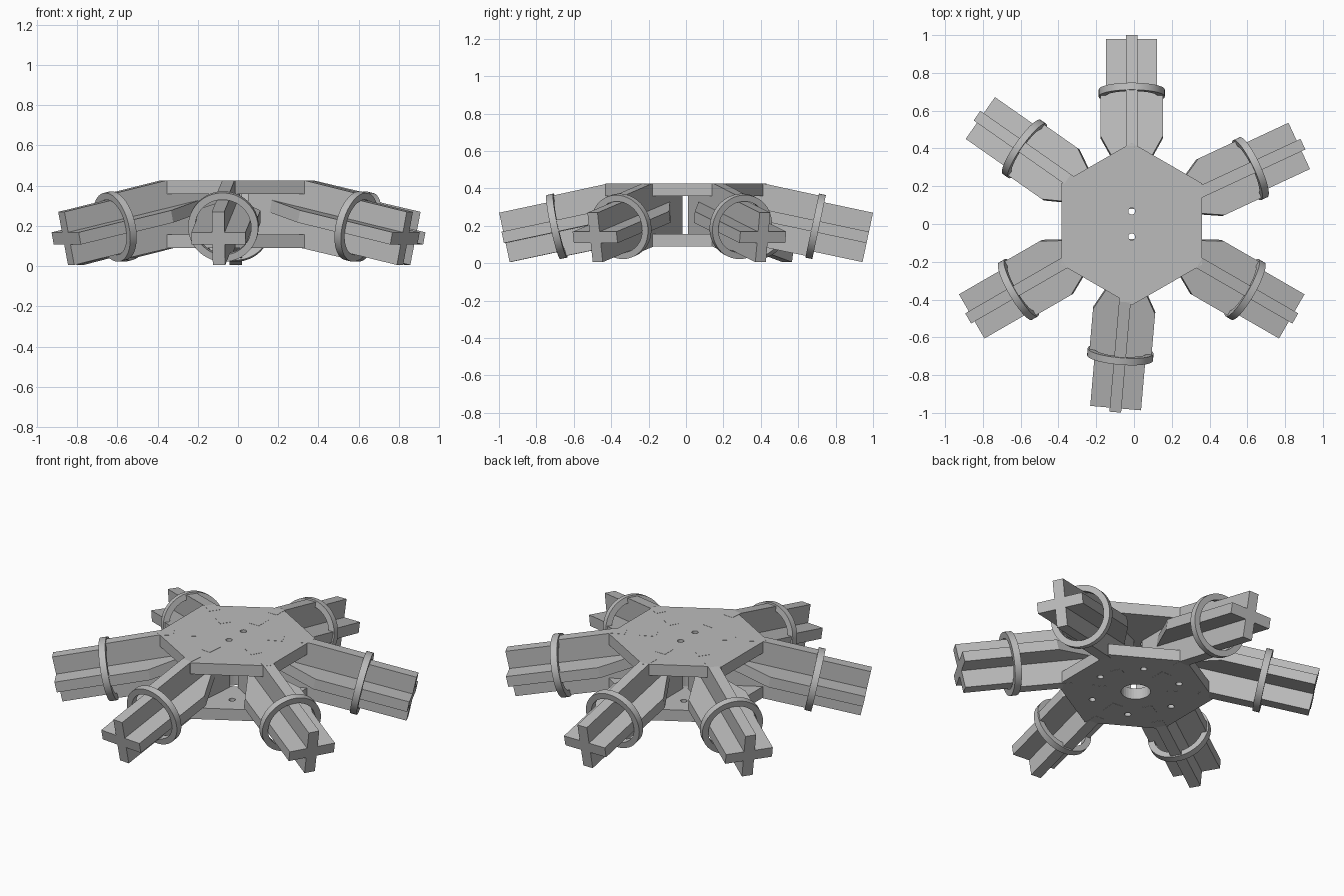
import bpy, bmesh
from math import radians, cos, sin, pi
from mathutils import Matrix, Vector

cube = bpy.data.objects.get("Cube")
if cube:
    bpy.data.objects.remove(cube, do_unlink=True)

GREY = (0.5, 0.5, 0.5, 1)
mat = bpy.data.materials.new("plain_grey")
mat.use_nodes = True
mat.diffuse_color = GREY
mat.node_tree.nodes["Principled BSDF"].inputs["Base Color"].default_value = GREY

HUB = Matrix.Translation((-0.012, 0, 0))
TOP, BOTTOM, PLATE = 0.425, 0.09, 0.067
FIN = 0.062                          # thickness of the cross fins
TILT = radians(12)
KNEE = Vector((0.43, 0, 0.253))      # where an arm bends downwards
STEP, END = 0.25, 0.554              # distances along the arm from the knee
WIDE, NARROW = 0.165, 0.135          # half widths before and after the step


def finish(bm, name, matrix):
    bmesh.ops.recalc_face_normals(bm, faces=bm.faces)
    mesh = bpy.data.meshes.new(name)
    bm.to_mesh(mesh)
    bm.free()
    mesh.materials.append(mat)
    ob = bpy.data.objects.new(name, mesh)
    bpy.context.collection.objects.link(ob)
    ob.matrix_world = matrix
    return ob


def prism(name, outline, thickness, matrix):
    """Flat outline extruded evenly about its own plane."""
    bm = bmesh.new()
    face = bm.faces.new([bm.verts.new((x, y, -thickness / 2)) for x, y in outline])
    new = bmesh.ops.extrude_face_region(bm, geom=[face])["geom"]
    verts = [g for g in new if isinstance(g, bmesh.types.BMVert)]
    bmesh.ops.translate(bm, verts=verts, vec=(0, 0, thickness))
    return finish(bm, name, matrix)


def plate(name, z, holes):
    """Hexagonal plate with round holes given as (x, y, radius)."""
    hexagon = [(0.43 * cos(a), 0.43 * sin(a)) for a in (pi / 6 + i * pi / 3 for i in range(6))]
    ob = prism(name, hexagon, PLATE, HUB @ Matrix.Translation((0, 0, z)))
    bm = bmesh.new()
    for x, y, r in holes:
        bmesh.ops.create_cone(bm, cap_ends=True, segments=32, radius1=r, radius2=r,
                              depth=0.2, matrix=Matrix.Translation((x, y, 0)))
    cutter = finish(bm, name + "_cutter", ob.matrix_world.copy())
    cutter.hide_render = True
    mod = ob.modifiers.new("holes", "BOOLEAN")
    mod.operation, mod.solver, mod.object = "DIFFERENCE", "EXACT", cutter
    bpy.context.view_layer.update()
    done = ob.evaluated_get(bpy.context.evaluated_depsgraph_get())
    mesh = bpy.data.meshes.new_from_object(done)
    ob.modifiers.clear()
    ob.data = mesh
    bpy.data.objects.remove(cutter, do_unlink=True)


def ring(name, matrix):
    """Collar with a rectangular section, turned about the arm's axis."""
    bm = bmesh.new()
    section = [(STEP, 0.14), (STEP + 0.038, 0.14), (STEP + 0.038, 0.175), (STEP, 0.175)]
    vs = [bm.verts.new((s, 0, t)) for s, t in section]
    edges = [bm.edges.new((vs[i], vs[(i + 1) % 4])) for i in range(4)]
    bmesh.ops.spin(bm, geom=vs + edges, cent=(0, 0, 0), axis=(1, 0, 0),
                   angle=2 * pi, steps=48)
    bmesh.ops.remove_doubles(bm, verts=bm.verts, dist=0.0005)
    ob = finish(bm, name, matrix)
    bpy.ops.object.select_all(action="DESELECT")
    ob.select_set(True)
    bpy.context.view_layer.objects.active = ob
    bpy.ops.object.shade_smooth_by_angle(angle=radians(35))


def bent(s, t):
    """Point on the drooping arm as (radius, height)."""
    return (KNEE.x + s * cos(TILT) + t * sin(TILT), KNEE.z - s * sin(TILT) + t * cos(TILT))


# Hub plates
plate("top_plate", TOP - PLATE / 2, [(0, 0.068, 0.018), (0, -0.068, 0.018)])
spaced = [(0.25 * cos(i * pi / 3), 0.25 * sin(i * pi / 3), 0.018) for i in range(6)]
plate("bottom_plate", BOTTOM + PLATE / 2, [(0, 0, 0.08)] + spaced)

# Vertical fin: tabs reach through both plates, then the fin bends down
high, low = TOP - PLATE, BOTTOM + PLATE


def tabs(inner, outer, knee):
    return [(0.09, inner), (0.17, inner), (0.17, outer), (0.26, outer),
            (0.26, inner), (0.34, inner), (0.34, outer), (knee, outer)]


upper = tabs(high, TOP + 0.001, 0.415)
lower = tabs(low, BOTTOM - 0.001, 0.4)
drop = [bent(STEP, WIDE), bent(STEP, NARROW), bent(END, NARROW),
        bent(END, -NARROW), bent(STEP, -NARROW), bent(STEP, -WIDE)]
upright = upper + drop + lower[::-1]

# Horizontal fin: tapers to pass between its neighbours
side = [(-0.215, FIN / 2), (0.03, WIDE), (STEP, WIDE), (STEP, NARROW), (END, NARROW)]
flat = side + [(s, -w) for s, w in reversed(side)]

# Six arms around the hub
for i, angle in enumerate((90, 25, -30, -95, -150, 145), 1):
    arm = HUB @ Matrix.Rotation(radians(angle), 4, "Z")
    axis = arm @ Matrix.Translation(KNEE) @ Matrix.Rotation(TILT, 4, "Y")
    prism(f"upright_fin_{i}", upright, FIN, arm @ Matrix.Rotation(pi / 2, 4, "X"))
    prism(f"flat_fin_{i}", flat, FIN, axis)
    ring(f"collar_ring_{i}", axis)
